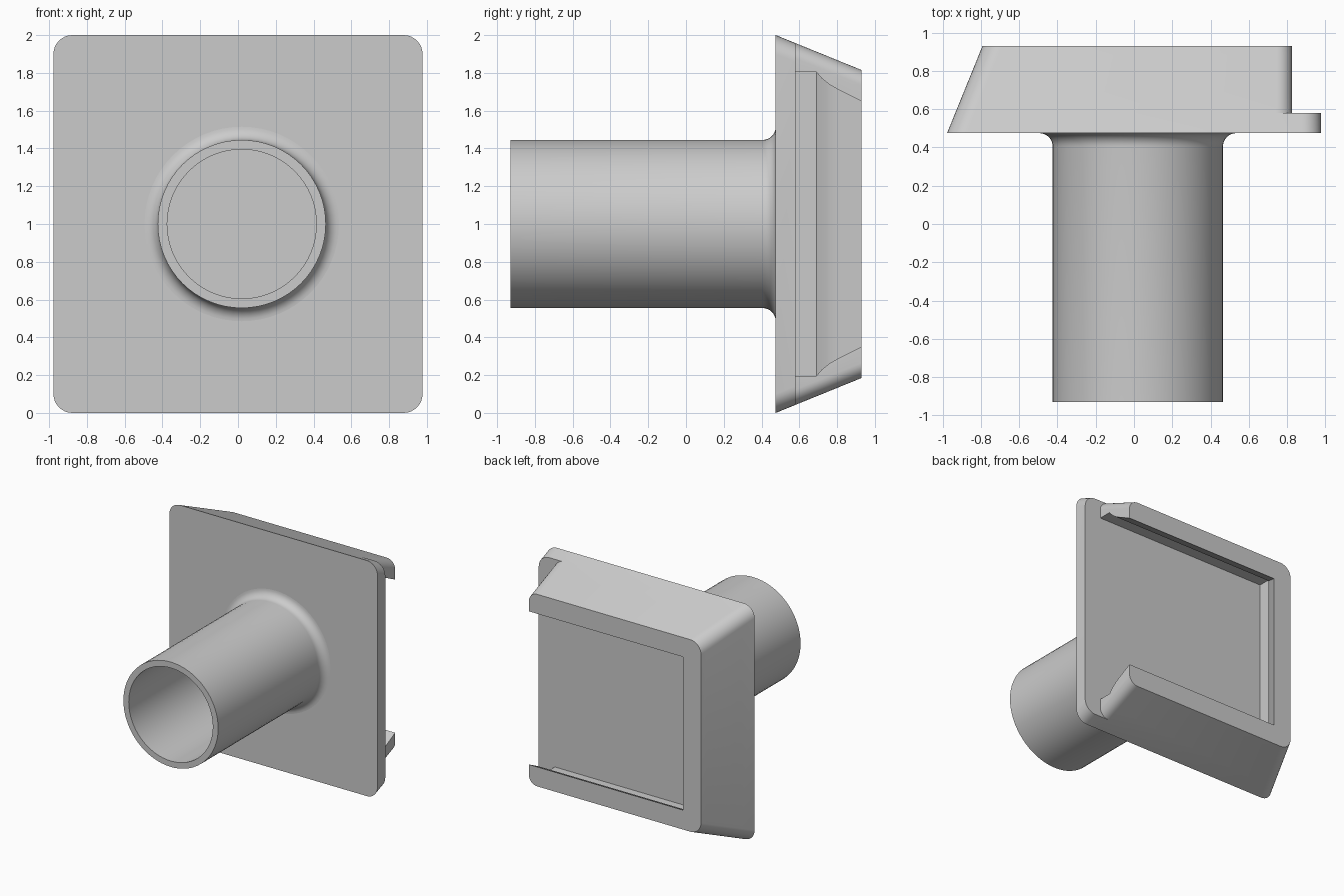
import bpy, bmesh, math

if "Cube" in bpy.data.objects:
    bpy.data.objects.remove(bpy.data.objects["Cube"])

grey = bpy.data.materials.new("light grey")
grey.diffuse_color = (0.6, 0.6, 0.6, 1)
grey.use_nodes = True
grey.node_tree.nodes["Principled BSDF"].inputs["Base Color"].default_value = grey.diffuse_color

Y_FRONT, Y_STEP, Y_LIP, Y_BACK = 0.475, 0.58, 0.69, 0.93
X_PLATE, X_RAIL = 0.977, 0.825      # right ends of the plate and of the rails
R, R_RAIL = 0.1, 0.08               # corner radii


def arc(cx, cz, r, start, n=8):
    """Quarter arc in the x-z plane, counterclockwise from start degrees."""
    angles = [math.radians(start + 90 * i / n) for i in range(n + 1)]
    return [(cx + r * math.cos(a), cz + r * math.sin(a)) for a in angles]


def taper(y):
    t = (y - Y_FRONT) / (Y_BACK - Y_FRONT)
    return -X_PLATE + 0.185 * t, 1 - 0.185 * t      # left edge, half height


def outline(y, right, r, extra=False):
    """Tapered rounded rectangle; extra adds the points where the rails start."""
    left, h = taper(y)
    mid = X_RAIL - R_RAIL
    return (arc(right - r, h - r, r, 0) + ([(mid, h)] if extra else [])
            + arc(left + R, h - R, R, 90) + arc(left + R, R - h, R, 180)
            + ([(mid, -h)] if extra else []) + arc(right - r, r - h, r, 270))


def pocket(inset):
    """Three-sided slot outline, open to the right."""
    z, x = 0.805 - inset, -0.78 + inset
    return [(X_RAIL, -z), (x, -z), (x, z), (X_RAIL, z)]


def finish(bm, name):
    bmesh.ops.remove_doubles(bm, verts=bm.verts, dist=1e-5)
    bmesh.ops.recalc_face_normals(bm, faces=bm.faces)
    me = bpy.data.meshes.new(name)
    bm.to_mesh(me)
    bm.free()
    me.materials.append(grey)
    ob = bpy.data.objects.new(name, me)
    bpy.context.collection.objects.link(ob)
    bpy.context.view_layer.objects.active = ob
    ob.select_set(True)
    bpy.ops.object.shade_smooth_by_angle(angle=math.radians(25))
    ob.select_set(False)


def loft(bm, rings):
    for a, b in zip(rings, rings[1:]):
        for i in range(len(a)):
            j = (i + 1) % len(a)
            bm.faces.new((a[i], a[j], b[j], b[i]))


# Mounting plate with tapered C-shaped rails
bm = bmesh.new()


def ring(points, y):
    return [bm.verts.new((x, y, z + 1)) for x, z in points]


plate = [ring(outline(y, X_PLATE, R, True), y) for y in (Y_FRONT, Y_STEP)]
loft(bm, plate)
bm.faces.new(plate[0])

levels = [(Y_STEP, 0), (Y_LIP, 0), (0.72, 0.035), (0.76, 0.067),
          (0.80, 0.09), (0.84, 0.11), (0.885, 0.133), (Y_BACK, 0.155)]
rails = [ring(outline(y, X_RAIL, R_RAIL) + pocket(d), y) for y, d in levels]
loft(bm, rails)
bm.faces.new(rails[-1])

# Slot floor together with the exposed ledge on the right
p, c = plate[1], rails[0]
bm.faces.new(p[:9] + c[8::-1] + c[:-5:-1] + c[-5:-14:-1] + p[-9:])
finish(bm, "mounting_plate")

# Hollow tube with a flared root, spun round the y axis
bm = bmesh.new()
profile = [(0.515 + 0.07 * math.cos(a), 0.405 + 0.07 * math.sin(a))
           for a in (math.radians(90 + 90 * i / 8) for i in range(9))]
profile += [(0.445, -0.93), (0.395, -0.93), (0.395, Y_FRONT)]
N = 64
spun = []
for i in range(N):
    a = 2 * math.pi * i / N
    spun.append([bm.verts.new((0.02 + r * math.cos(a), y, 1 + r * math.sin(a)))
                 for r, y in profile])
for i in range(N):
    a, b = spun[i], spun[(i + 1) % N]
    for k in range(len(profile) - 1):
        bm.faces.new((a[k], a[k + 1], b[k + 1], b[k]))
finish(bm, "tube")
